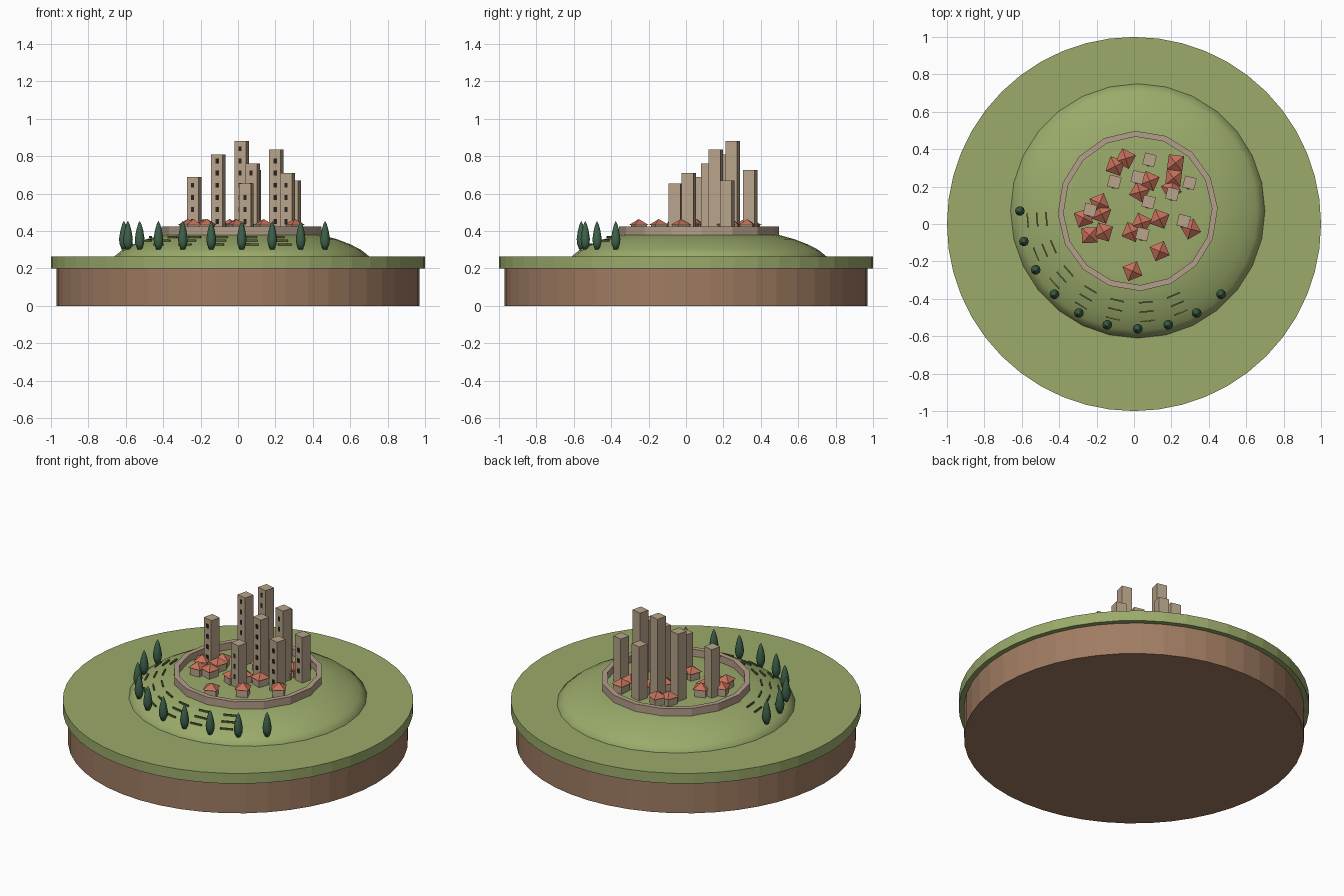
import bpy, bmesh, random
from math import radians, cos, sin, tau
from mathutils import Matrix, Vector

random.seed(4)
cube = bpy.data.objects.get("Cube")
if cube:
    bpy.data.objects.remove(cube, do_unlink=True)


def material(name, *srgb):
    rgb = [((c / 255 + 0.055) / 1.055) ** 2.4 for c in srgb]
    m = bpy.data.materials.new(name)
    m.use_nodes = True
    m.diffuse_color = (*rgb, 1)
    m.node_tree.nodes["Principled BSDF"].inputs["Base Color"].default_value = (*rgb, 1)
    return m


GRASS = material("grass", 155, 171, 107)
EARTH = material("earth", 160, 124, 98)
WALL = material("wall_stone", 180, 158, 138)
STONE = material("tower_stone", 184, 164, 138)
ROOF = material("terracotta", 198, 112, 90)
LEAF = material("cypress_green", 62, 98, 74)
VINE = material("vine_green", 88, 102, 54)
DARK = material("window_dark", 42, 36, 32)


def finish(name, bm, mat, location=(0, 0, 0), turn=0.0, smooth=False):
    bmesh.ops.recalc_face_normals(bm, faces=bm.faces[:])
    for f in bm.faces:
        f.smooth = smooth
    mesh = bpy.data.meshes.new(name)
    bm.to_mesh(mesh)
    bm.free()
    mesh.materials.append(mat)
    ob = bpy.data.objects.new(name, mesh)
    ob.location = location
    ob.rotation_euler.z = turn
    bpy.context.collection.objects.link(ob)
    return ob


def lathe(name, profile, sides, mat, location=(0, 0, 0), turn=0.0, smooth=False, closed=False):
    """Revolve (radius, height) points around z."""
    bm = bmesh.new()
    rings = [[bm.verts.new((r * cos(tau * i / sides), r * sin(tau * i / sides), z))
              for i in range(sides)] for r, z in profile]
    pairs = list(zip(rings, rings[1:]))
    if closed:
        pairs.append((rings[-1], rings[0]))
    for a, b in pairs:
        for i in range(sides):
            j = (i + 1) % sides
            bm.faces.new((a[i], a[j], b[j], b[i]))
    bmesh.ops.remove_doubles(bm, verts=bm.verts[:], dist=1e-5)
    return finish(name, bm, mat, location, turn, smooth)


def add_box(bm, centre, size):
    bmesh.ops.create_cube(bm, size=1, matrix=Matrix.Translation(centre) @ Matrix.Diagonal((*size, 1)))


# Round base: earth below, wider turf slab above
lathe("earth_base", [(0, 0), (0.97, 0), (0.97, 0.21), (0, 0.21)], 48, EARTH)
lathe("turf_slab", [(0, 0.2), (1, 0.2), (1, 0.265), (0, 0.265)], 48, GRASS)

# Hill and ring wall share one centre
CX, CY = 0.02, 0.07
hill = [(0.68, 0.245), (0.68, 0.265), (0.64, 0.298), (0.585, 0.327), (0.51, 0.356),
        (0.43, 0.378), (0.36, 0.384), (0, 0.388)]
lathe("hill", hill, 28, GRASS, (CX, CY, 0), smooth=True)
lathe("ring_wall", [(0.428, 0.37), (0.428, 0.425), (0.397, 0.425), (0.397, 0.37)],
      16, WALL, (CX, CY, 0), radians(2), closed=True)

# Towers: x, y, top height, all turned the same way
GROUND, WIDTH, TURN = 0.375, 0.064, radians(-14)
towers = [(-0.235, 0.075, 0.69), (-0.105, 0.225, 0.81), (0.02, 0.25, 0.88),
          (0.083, 0.343, 0.725), (0.297, 0.22, 0.67), (0.205, 0.16, 0.835),
          (0.078, 0.118, 0.76), (0.265, 0.016, 0.71), (0.045, -0.054, 0.655)]
for n, (x, y, top) in enumerate(towers, 1):
    bm = bmesh.new()
    add_box(bm, (0, 0, (GROUND + top) / 2), (WIDTH, WIDTH, top - GROUND))
    finish(f"tower_{n}", bm, STONE, (x, y, 0), TURN)
    # One column of window plates on the front face
    bm = bmesh.new()
    z = 0.45
    while z < top - 0.025:
        add_box(bm, (0, -WIDTH / 2, z), (0.016, 0.006, 0.026))
        z += 0.065
    finish(f"tower_windows_{n}", bm, DARK, (x, y, 0), TURN)

# Houses with hipped roofs
houses = [(-0.10, 0.31), (-0.045, 0.35), (0.222, 0.327), (0.083, 0.23), (0.03, 0.171),
          (0.212, 0.246), (0.2, 0.187), (-0.185, 0.112), (-0.27, 0.032), (-0.174, 0.054),
          (-0.238, -0.06), (-0.163, -0.043), (-0.013, -0.043), (0.04, 0.005),
          (0.137, 0.027), (0.303, -0.027), (0.137, -0.145), (-0.008, -0.252)]
for n, (x, y) in enumerate(houses, 1):
    turn = radians(random.uniform(-35, 35))
    bm = bmesh.new()
    add_box(bm, (0, 0, 0.405), (0.066, 0.066, 0.06))
    finish(f"house_{n}", bm, STONE, (x, y, 0), turn)
    bm = bmesh.new()
    bmesh.ops.create_cone(bm, cap_ends=True, segments=4, radius1=0.058, radius2=0, depth=0.032,
                          matrix=Matrix.Translation((0, 0, 0.448)) @ Matrix.Rotation(tau / 8, 4, "Z"))
    finish(f"house_roof_{n}", bm, ROOF, (x, y, 0), turn)

# Cypress trees along the front and right foot of the hill
cypress = [(0, 0), (0.012, 0), (0.023, 0.028), (0.026, 0.055), (0.019, 0.1), (0.009, 0.135), (0, 0.152)]
for n in range(10):
    a = radians(180 + 15 * n)
    lathe(f"cypress_{n + 1}", cypress, 10, LEAF,
          (CX + 0.63 * cos(a), CY + 0.63 * sin(a), 0.302), smooth=True)

# Vine rows: three short strips at each step around the slope
for n in range(7):
    bm = bmesh.new()
    for r, z in ((0.49, 0.368), (0.54, 0.349), (0.59, 0.328)):
        add_box(bm, (r, 0, z), (0.008, 0.075, 0.01))
    finish(f"vine_rows_{n + 1}", bm, VINE, (CX, CY, 0), radians(185 + 18 * n))
